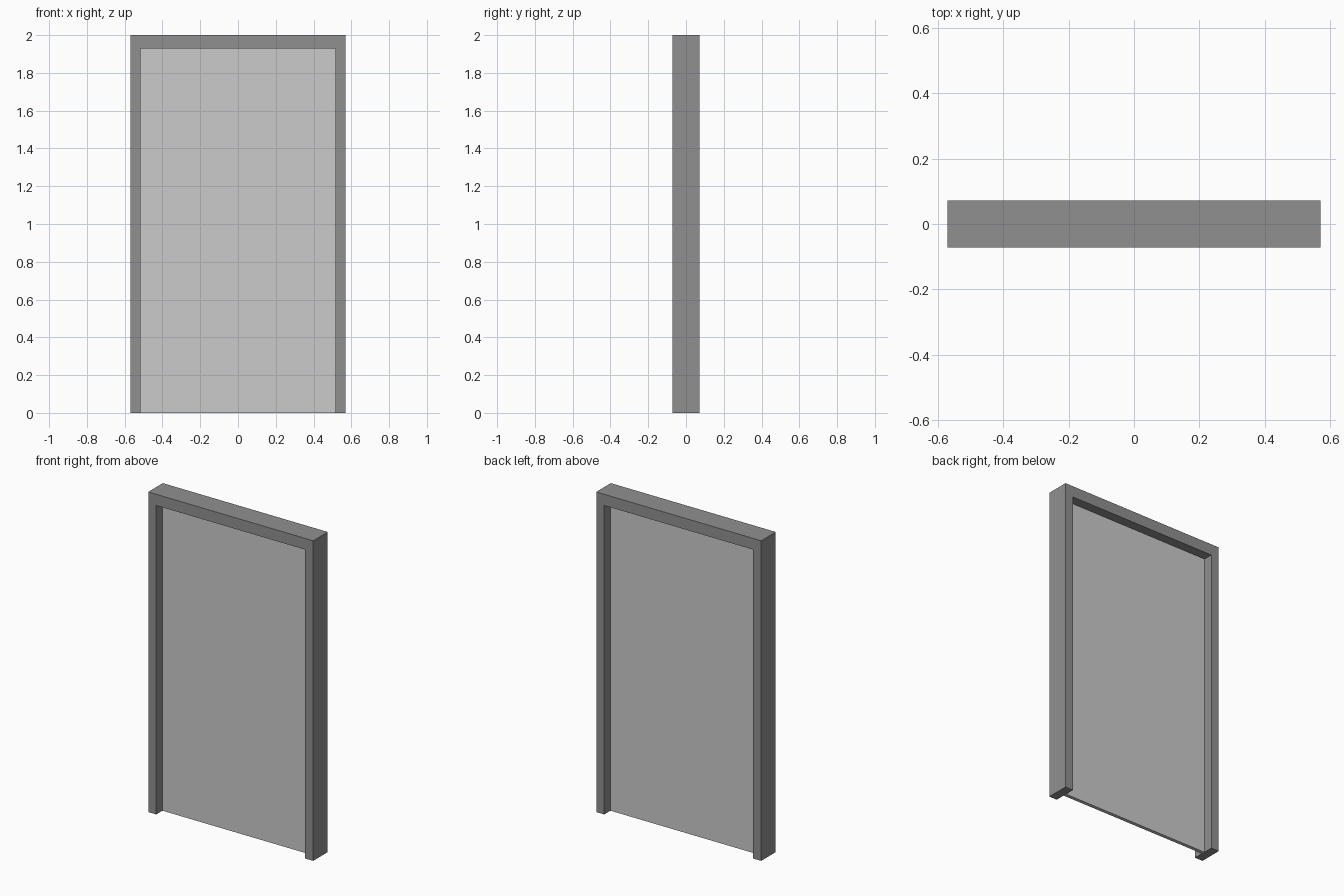
import bpy, bmesh

if "Cube" in bpy.data.objects:
    bpy.data.objects.remove(bpy.data.objects["Cube"])

W, D, H = 0.57, 0.072, 2.0      # frame half width, half depth, height
IW, IH = 0.515, 1.93            # opening half width, height
T = 0.011                       # door leaf half thickness


def extrude_profile(name, profile, half_depth):
    """Extrude an x-z outline symmetrically along y."""
    bm = bmesh.new()
    face = bm.faces.new([bm.verts.new((x, -half_depth, z)) for x, z in profile])
    ext = bmesh.ops.extrude_face_region(bm, geom=[face], use_keep_orig=True)
    verts = [g for g in ext["geom"] if isinstance(g, bmesh.types.BMVert)]
    bmesh.ops.translate(bm, verts=verts, vec=(0, 2 * half_depth, 0))
    bmesh.ops.recalc_face_normals(bm, faces=bm.faces)
    mesh = bpy.data.meshes.new(name)
    bm.to_mesh(mesh)
    bm.free()
    obj = bpy.data.objects.new(name, mesh)
    bpy.context.collection.objects.link(obj)
    return obj


# Door frame: two jambs and a head as one upside-down U
frame = extrude_profile("door_frame", [
    (-W, 0), (-IW, 0), (-IW, IH), (IW, IH),
    (IW, 0), (W, 0), (W, H), (-W, H)], D)
dark = bpy.data.materials.new("dark_grey")
dark.diffuse_color = (0.28, 0.28, 0.28, 1)
dark.use_nodes = True
dark.node_tree.nodes["Principled BSDF"].inputs["Base Color"].default_value = dark.diffuse_color
frame.data.materials.append(dark)

# Plain thin door leaf filling the opening
extrude_profile("door_leaf", [(-IW, 0), (IW, 0), (IW, IH), (-IW, IH)], T)
